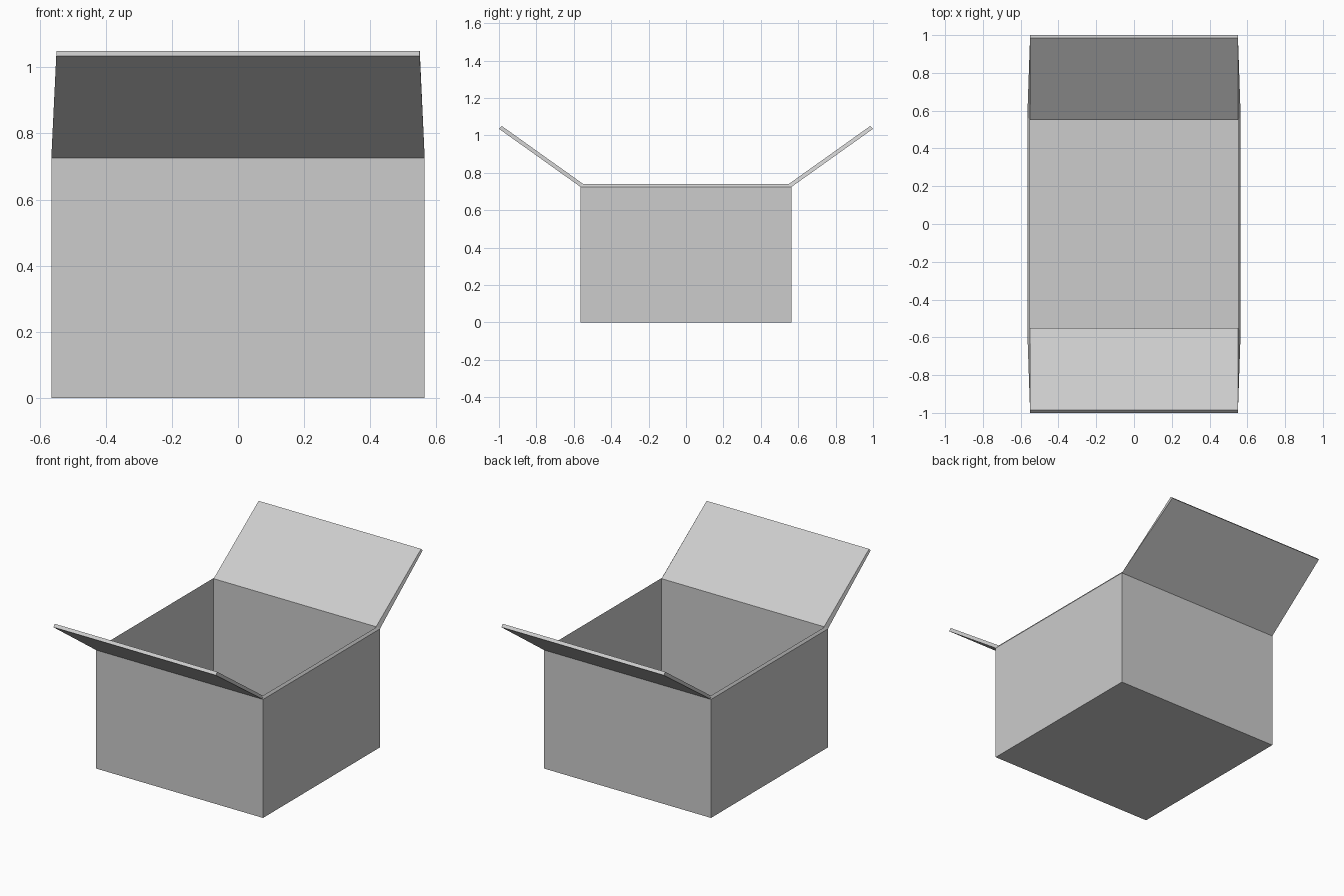
import bpy
import bmesh

if "Cube" in bpy.data.objects:
    bpy.data.objects.remove(bpy.data.objects["Cube"])

OUTER, INNER = 0.565, 0.55      # half widths of the outside and inside walls
RIM_LOW, RIM_HIGH = 0.725, 0.74  # outer and inner edge of the sloping rim
WALL = OUTER - INNER
FLAP_RUN, FLAP_RISE = 0.435, 0.31

# Plain grey card
card = bpy.data.materials.new("grey_card")
card.use_nodes = True
colour = (0.604, 0.604, 0.604, 1)
card.diffuse_color = colour
bsdf = next(n for n in card.node_tree.nodes if n.type == "BSDF_PRINCIPLED")
bsdf.inputs["Base Color"].default_value = colour


def finish(bm, name):
    mesh = bpy.data.meshes.new(name)
    bm.to_mesh(mesh)
    bm.free()
    mesh.materials.append(card)
    bpy.context.collection.objects.link(bpy.data.objects.new(name, mesh))


# Box body: block with a chamfered rim, hollowed down to a thin floor
def make_body():
    bm = bmesh.new()
    bmesh.ops.create_cube(bm, size=1)
    for v in bm.verts:
        v.co.x *= 2 * OUTER
        v.co.y *= 2 * OUTER
        v.co.z = RIM_LOW if v.co.z > 0 else 0
    bm.normal_update()
    top = max(bm.faces, key=lambda f: f.normal.z)
    rim = bmesh.ops.inset_region(bm, faces=[top], thickness=WALL)["faces"]
    for v in top.verts:
        v.co.z = RIM_HIGH
    # The flaps grow out of the front and back rim, so those strips stay open
    hinges = [f for f in rim if abs(f.calc_center_median().y) > INNER]
    cavity = bmesh.ops.extrude_discrete_faces(bm, faces=[top])["faces"][0]
    for v in cavity.verts:
        v.co.z = WALL
    bmesh.ops.delete(bm, geom=hinges, context="FACES_ONLY")
    bm.normal_update()
    finish(bm, "box_body")


# Flap: the rim strip swept outward and upward, narrowing on its underside
def make_flap(name, side):
    bm = bmesh.new()
    corners = [(-OUTER, OUTER, RIM_LOW), (OUTER, OUTER, RIM_LOW),
               (INNER, INNER, RIM_HIGH), (-INNER, INNER, RIM_HIGH)]
    hinge = [bm.verts.new((x, side * y, z)) for x, y, z in corners]
    tip = [bm.verts.new((INNER if x > 0 else -INNER,
                         side * (y + FLAP_RUN), z + FLAP_RISE))
           for x, y, z in corners]
    bm.faces.new(tip)
    for i in range(4):
        j = (i + 1) % 4
        bm.faces.new((hinge[i], hinge[j], tip[j], tip[i]))
    bmesh.ops.recalc_face_normals(bm, faces=bm.faces)
    # Make sure the upper surface faces up
    upper = next(f for f in bm.faces if hinge[2] in f.verts and hinge[3] in f.verts)
    if upper.normal.z < 0:
        bmesh.ops.reverse_faces(bm, faces=bm.faces)
    finish(bm, name)


make_body()
make_flap("front_flap", -1)
make_flap("back_flap", 1)
